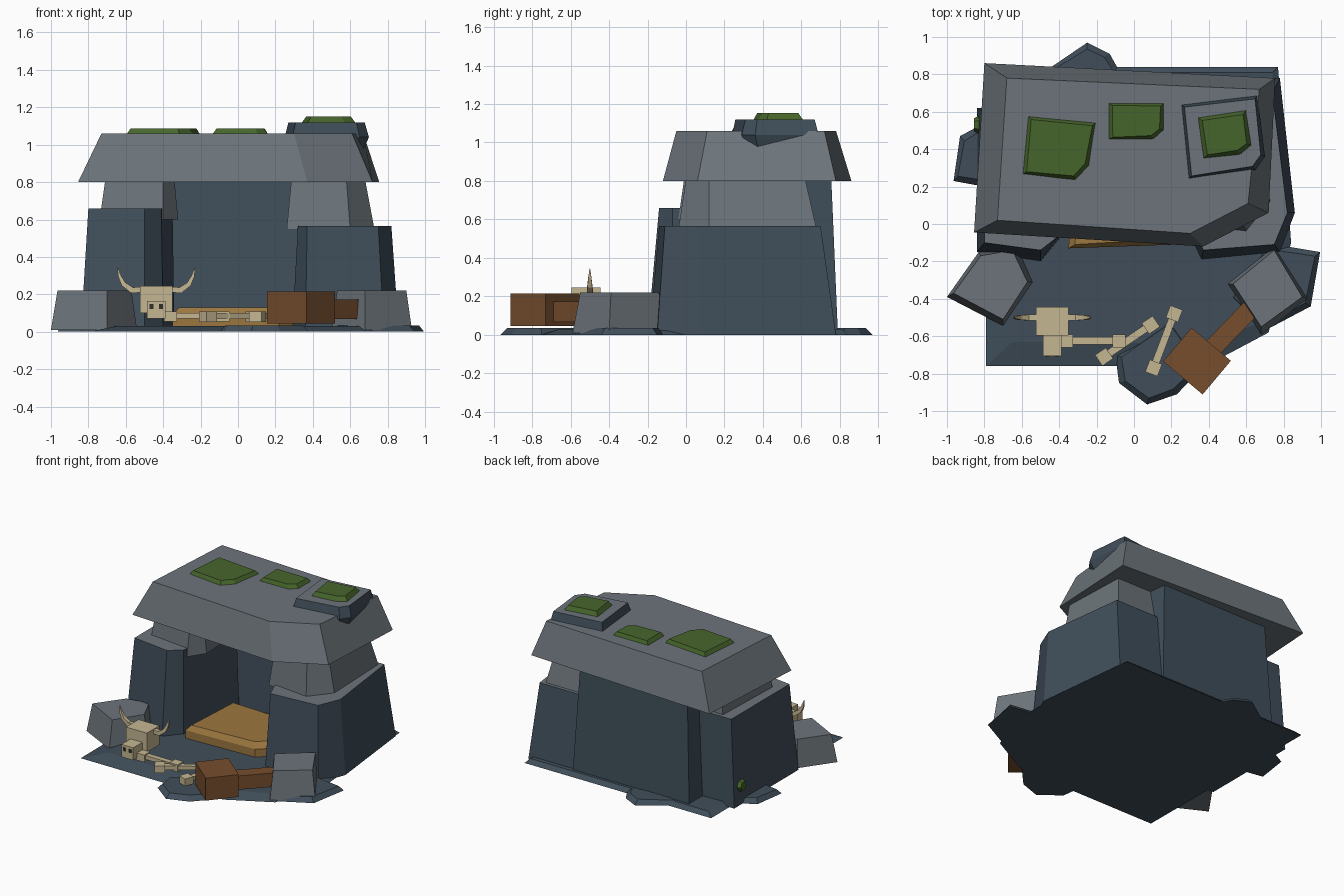
import bpy, bmesh, math
from mathutils import Vector, Matrix

if "Cube" in bpy.data.objects:
    bpy.data.objects.remove(bpy.data.objects["Cube"])


def material(name, rgb):
    m = bpy.data.materials.new(name)
    m.diffuse_color = (*rgb, 1)
    m.use_nodes = True
    m.node_tree.nodes["Principled BSDF"].inputs["Base Color"].default_value = m.diffuse_color
    return m


STONE = material("light stone", (0.150, 0.175, 0.195))
SLATE = material("dark slate", (0.051, 0.076, 0.102))
MOSS = material("moss green", (0.061, 0.130, 0.024))
WOOD = material("brown wood", (0.180, 0.076, 0.027))
STRAW = material("straw", (0.330, 0.185, 0.050))
BONE = material("bone", (0.560, 0.470, 0.290))
DARK = material("eye socket", (0.030, 0.028, 0.025))


def finish(name, bm, mat, top_mat=None):
    bmesh.ops.recalc_face_normals(bm, faces=bm.faces)
    me = bpy.data.meshes.new(name)
    me.materials.append(mat)
    if top_mat:
        me.materials.append(top_mat)
        for f in bm.faces:
            f.material_index = 1 if f.normal.z > 0.9 else 0
    bm.to_mesh(me)
    bm.free()
    ob = bpy.data.objects.new(name, me)
    bpy.context.collection.objects.link(ob)
    return ob


def loft(name, rings, mat, top_mat=None):
    """Stack of (outline, height) rings joined into a closed block."""
    bm = bmesh.new()
    loops = [[bm.verts.new((x, y, z)) for x, y in pts] for pts, z in rings]
    for a, b in zip(loops, loops[1:]):
        for i in range(len(a)):
            j = (i + 1) % len(a)
            bm.faces.new((a[i], a[j], b[j], b[i]))
    bm.faces.new(loops[0][::-1])
    bm.faces.new(loops[-1])
    return finish(name, bm, mat, top_mat)


def shrink(pts, d):
    """Move an outline inwards by about d."""
    c = sum((Vector(p) for p in pts), Vector((0, 0))) / len(pts)
    return [tuple(Vector(p) + (c - Vector(p)).normalized() * d) for p in pts]


def box(name, center, size, mat, angle=0):
    bm = bmesh.new()
    mtx = (Matrix.Translation(center) @ Matrix.Rotation(math.radians(angle), 4, 'Z')
           @ Matrix.Diagonal((*size, 1)))
    bmesh.ops.create_cube(bm, size=1, matrix=mtx)
    return finish(name, bm, mat)


# Ground slabs
loft("ground_slab", [
    ([(-.79, -.76), (-.10, -.76), (.40, -.75), (.72, -.58), (.84, -.1), (.77, .84), (-.8, .84)], 0),
    ([(-.65, -.63), (-.06, -.63), (.36, -.66), (.68, -.52), (.78, -.1), (.74, .81), (-.76, .81)], .03)], SLATE)
lobes = {
    "front": [(-.1, -.7), (-.08, -.85), (.07, -.965), (.23, -.91), (.38, -.75), (.2, -.5)],
    "right": [(.7, -.1), (.995, -.15), (.945, -.44), (.68, -.58), (.5, -.4)],
    "back": [(-.5, .8), (-.25, .97), (-.13, .91), (-.08, .82), (-.3, .7)],
    "left": [(-.8, .2), (-.965, .23), (-.93, .47), (-.8, .54), (-.7, .4)],
}
for side, pts in lobes.items():
    loft(f"{side}_ground_lobe", [(pts, 0), (shrink(pts, .035), .034)], SLATE)

# Lower walls
loft("left_wall", [
    ([(-.84, -.15), (-.50, -.20), (-.40, -.08), (-.34, .50), (-.5, .63), (-.84, .62)], 0),
    ([(-.80, -.10), (-.50, -.14), (-.41, -.07), (-.35, .48), (-.5, .60), (-.80, .60)], .66)], SLATE, STONE)
loft("right_wall", [
    ([(.29, -.04), (.36, -.19), (.78, -.15), (.86, .06), (.78, .78), (.35, .78)], 0),
    ([(.32, -.02), (.37, -.14), (.75, -.11), (.82, .06), (.74, .70), (.38, .70)], .565)], SLATE, STONE)
loft("back_wall", [
    ([(-.58, .52), (.42, .52), (.40, .79), (-.58, .79)], 0),
    ([(-.52, .56), (.38, .56), (.36, .755), (-.54, .755)], .82)], SLATE)

# Blocks carrying the roof
loft("left_support", [
    ([(-.74, .0), (-.40, -.04), (-.32, .08), (-.34, .55), (-.72, .58)], .60),
    ([(-.71, .02), (-.40, -.01), (-.34, .08), (-.36, .52), (-.69, .56)], .81)], STONE)
loft("right_support", [
    ([(.26, .0), (.60, -.04), (.73, .12), (.71, .68), (.30, .68)], .545),
    ([(.285, .03), (.58, .0), (.68, .12), (.66, .62), (.32, .62)], .81)], STONE)

# Roof slab and the rock on it
loft("roof_slab", [
    ([(-.855, -.045), (.37, -.12), (.72, .06), (.755, .78), (-.80, .86)], .80),
    ([(-.73, .02), (.30, -.05), (.61, .11), (.67, .72), (-.68, .78)], 1.06)], STONE)
rock = [(.29, .24), (.65, .29), (.70, .36), (.66, .69), (.25, .64)]
loft("roof_rock", [(shrink(rock, .035), .97), (rock, 1.04), (shrink(rock, .025), 1.12)], SLATE, STONE)

# Moss patches
patches = [
    ([(-.57, .58), (-.20, .545), (-.235, .31), (-.31, .23), (-.60, .265)], 1.05),
    ([(-.14, .65), (.165, .65), (.165, .50), (.11, .45), (-.14, .45)], 1.05),
    ([(.34, .57), (.60, .61), (.63, .42), (.57, .37), (.37, .35)], 1.115),
]
for i, (pts, z) in enumerate(patches):
    loft(f"moss_patch_{i + 1}", [(pts, z), (shrink(pts, .03), z + .037)], MOSS)
bm = bmesh.new()
bmesh.ops.create_cone(bm, cap_ends=True, segments=6, radius1=.055, radius2=.035, depth=.04,
                      matrix=Matrix.Translation((-.835, .53, .14)) @ Matrix.Rotation(-math.pi / 2, 4, 'Y'))
finish("wall_moss", bm, MOSS)

# Boulders by the entrance
loft("left_boulder", [
    ([(-1.0, -.39), (-.83, -.15), (-.62, -.13), (-.54, -.31), (-.70, -.545)], .01),
    ([(-.965, -.37), (-.82, -.17), (-.65, -.14), (-.57, -.31), (-.70, -.51)], .22)], STONE)
loft("right_boulder", [
    ([(.50, -.32), (.75, -.12), (.93, -.40), (.68, -.59)], .01),
    ([(.53, -.32), (.75, -.14), (.90, -.39), (.68, -.55)], .22)], STONE)

# Straw bed
bed = [(-.35, -.13), (.22, -.11), (.34, .0), (.32, .36), (-.32, .38)]
loft("straw_bed", [(bed, .02), (bed, .09), (shrink(bed, .04), .13)], STRAW)

# Wooden mallet
box("mallet_head", (.337, -.733, .13), (.275, .235, .17), WOOD, -40)
box("mallet_handle", (.52, -.56, .12), (.10, .32, .105), WOOD, -44)

# Horned skull
box("skull", (-.437, -.52, .172), (.175, .15, .146), BONE)
box("snout", (-.437, -.65, .118), (.10, .11, .095), BONE)
for s, side in ((-1, "left"), (1, "right")):
    box(f"{side}_eye", (-.437 + s * .025, -.706, .135), (.02, .006, .026), DARK)
    # Horn built from square sections along a bent path
    path = [(.08, .225, .022), (.13, .222, .022), (.175, .255, .018), (.195, .295, .012), (.208, .345, .002)]
    bm = bmesh.new()
    rings = []
    for i, (x, z, r) in enumerate(path):
        a, b = path[max(i - 1, 0)], path[min(i + 1, len(path) - 1)]
        t = Vector((b[0] - a[0], 0, b[1] - a[1])).normalized()
        n = Vector((-t.z, 0, t.x))
        ring = []
        for k in range(4):
            ang = math.pi / 4 + k * math.pi / 2
            p = Vector((x, -.50, z)) + n * r * math.cos(ang) + Vector((0, 1, 0)) * r * math.sin(ang)
            ring.append(bm.verts.new((-.437 + s * p.x, p.y, p.z)))
        rings.append(ring)
    for a, b in zip(rings, rings[1:]):
        for k in range(4):
            bm.faces.new((a[k], a[(k + 1) % 4], b[(k + 1) % 4], b[k]))
    bm.faces.new(rings[0])
    bm.faces.new(rings[-1])
    finish(f"{side}_horn", bm, BONE)

# Loose bones: a shaft with a knob at each end
bones = [((-.36, -.625), (-.08, -.625), .082), ((-.16, -.71), (.09, -.54), .08), ((.105, -.77), (.215, -.48), .08)]
for i, (a, b, z) in enumerate(bones):
    a, b = Vector(a), Vector(b)
    ang = math.degrees(math.atan2(b.y - a.y, b.x - a.x))
    mid = (a + b) / 2
    box(f"bone_shaft_{i + 1}", (*mid, z + .004), ((b - a).length, .04, .03), BONE, ang)
    for k, p in enumerate((a, b)):
        box(f"bone_knob_{i + 1}_{k + 1}", (*p, z), (.07, .07, .055), BONE, ang)
